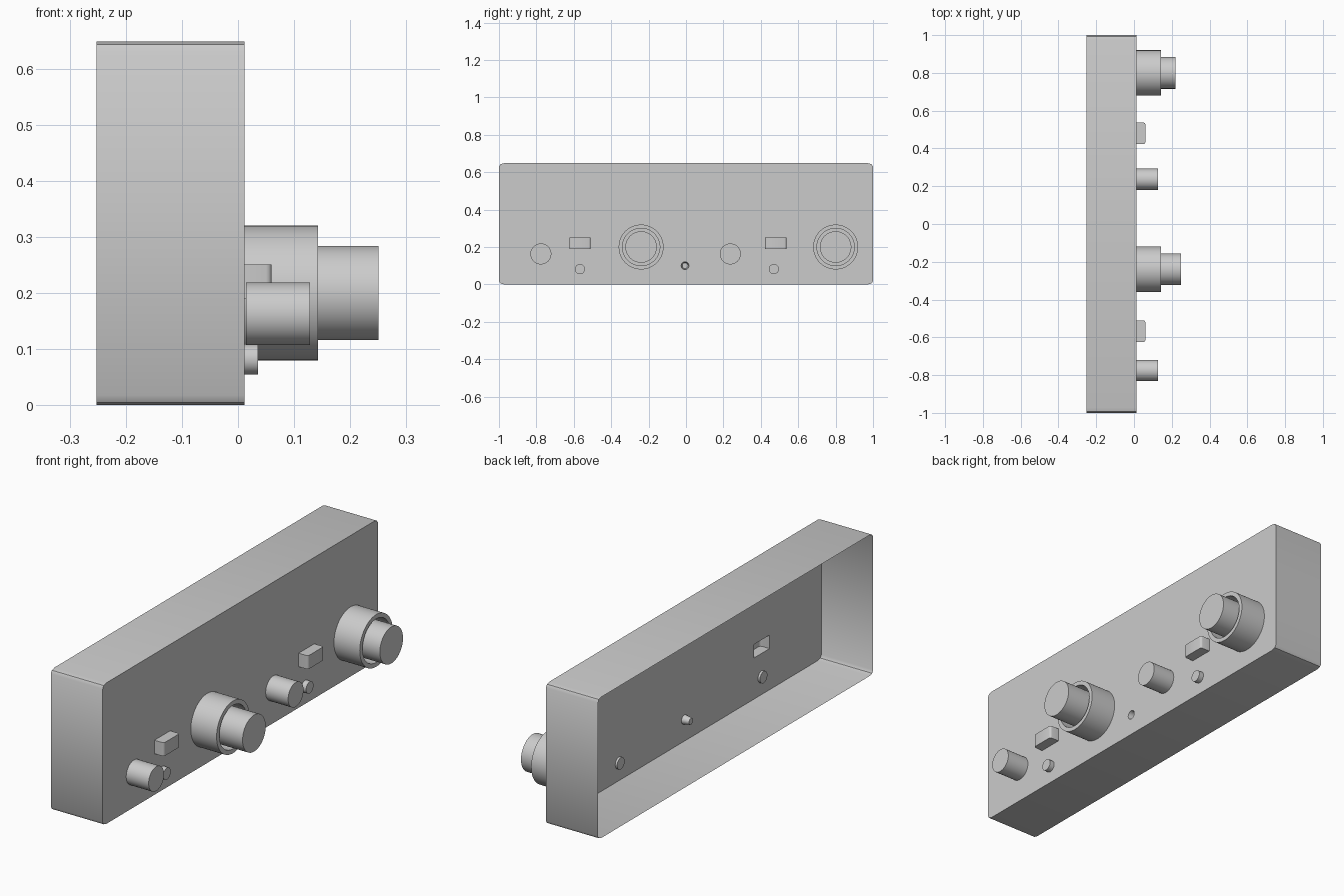
import bpy, bmesh, math
from mathutils import Matrix, Vector

if "Cube" in bpy.data.objects:
    bpy.data.objects.remove(bpy.data.objects["Cube"])

grey = bpy.data.materials.new("plain_grey")
grey.diffuse_color = (0.6, 0.6, 0.6, 1)
grey.use_nodes = True
grey.node_tree.nodes["Principled BSDF"].inputs["Base Color"].default_value = grey.diffuse_color

FRONT, BACK, HEIGHT = 0.012, -0.252, 0.648   # panel plane, open rim, case height


def finish(name, bm, smooth=True, normals=True):
    if normals:
        bmesh.ops.recalc_face_normals(bm, faces=bm.faces[:])
    mesh = bpy.data.meshes.new(name)
    bm.to_mesh(mesh)
    bm.free()
    mesh.materials.append(grey)
    ob = bpy.data.objects.new(name, mesh)
    bpy.context.collection.objects.link(ob)
    if smooth:
        bpy.ops.object.select_all(action='DESELECT')
        ob.select_set(True)
        bpy.context.view_layer.objects.active = ob
        bpy.ops.object.shade_smooth_by_angle(angle=math.radians(35))
    return ob


def ring(bm, x, y, z, r, n):
    return [bm.verts.new((x, y + r * math.cos(2 * math.pi * i / n),
                          z + r * math.sin(2 * math.pi * i / n))) for i in range(n)]


def lathe(name, y, z, profile, n=48, cap_start=True, cap_end=True):
    """Turn (x, radius) points about an axis along x."""
    bm = bmesh.new()
    rings = [ring(bm, x, y, z, r, n) for x, r in profile]
    for a, b in zip(rings, rings[1:]):
        for i in range(n):
            bm.faces.new((a[i], a[(i + 1) % n], b[(i + 1) % n], b[i]))
    if cap_start:
        bm.faces.new(rings[0])
    if cap_end:
        bm.faces.new(rings[-1])
    return finish(name, bm)


# Case: thin rounded shell, open at the back, with openings in the panel
def rounded_outline(ry=0.027, rz=0.018, seg=2):
    pts = []
    for k, (sy, sz) in enumerate([(1, 1), (-1, 1), (-1, -1), (1, -1)]):
        for i in range(seg + 1):
            a = math.pi / 2 * (k + i / seg)
            pts.append((sy * (1 - ry) + ry * math.cos(a),
                        HEIGHT / 2 + sz * (HEIGHT / 2 - rz) + rz * math.sin(a)))
    return pts


BUTTON_Y, BUTTON_Z = (0.48, -0.567), 0.22
BW, BH = 0.057, 0.031
SOCKET_Y, SOCKET_Z, SOCKET_R = -0.005, 0.1, 0.021

bm = bmesh.new()
outline = rounded_outline()
front = [bm.verts.new((FRONT, y, z)) for y, z in outline]
back = [bm.verts.new((BACK, y, z)) for y, z in outline]
hole = [bm.verts.new((FRONT, BUTTON_Y[1] + sy * BW, BUTTON_Z + sz * BH))
        for sy, sz in [(1, 1), (-1, 1), (-1, -1), (1, -1)]]
socket = ring(bm, FRONT, SOCKET_Y, SOCKET_Z, SOCKET_R, 24)
edges = []
for loop in (front, hole, socket):
    edges += [bm.edges.new((loop[i - 1], loop[i])) for i in range(len(loop))]
bmesh.ops.triangle_fill(bm, edges=edges, use_beauty=True, normal=Vector((1, 0, 0)))
for i in range(len(front)):
    bm.faces.new((front[i - 1], front[i], back[i], back[i - 1]))
for f in bm.faces:                      # shell faces outward
    f.normal_update()
    out = f.calc_center_median() - Vector((-0.12, 0, HEIGHT / 2))
    if f.normal.dot(out) < 0:
        f.normal_flip()
finish("case", bm, normals=False)

# Small recessed socket, tapering inward
lathe("socket", SOCKET_Y, SOCKET_Z,
      [(FRONT, SOCKET_R), (-0.022, 0.015)], 24, cap_start=False)

# Large knobs: collar with a recess, and a central shaft
for name, y, tip in (("right", 0.8, 0.22), ("left", -0.24, 0.25)):
    lathe(name + "_collar", y, 0.2,
          [(FRONT, 0.12), (0.143, 0.12), (0.143, 0.1), (0.06, 0.1)], 64)
    lathe(name + "_shaft", y, 0.2, [(0.06, 0.084), (tip, 0.084)], 64)

# Small knobs and indicator lamps
for name, y in (("right", 0.237), ("left", -0.776)):
    lathe(name + "_small_knob", y, 0.163, [(0.014, 0.056), (0.128, 0.056)])
for name, y in (("right", 0.47), ("left", -0.567)):
    lathe(name + "_lamp", y, 0.082, [(0.002, 0.027), (0.036, 0.027)], 32)

# Push buttons with rounded outer ends; the left one is hollow behind
for name, y in zip(("right", "left"), BUTTON_Y):
    bm = bmesh.new()
    depth = 0.06 - FRONT
    bmesh.ops.create_cube(bm, size=1, matrix=Matrix.Translation(
        (FRONT + depth / 2, y, BUTTON_Z)) @ Matrix.Diagonal((depth, 2 * BW, 2 * BH, 1)))
    corners = [e for e in bm.edges if all(v.co.x > 0.05 for v in e.verts)
               and abs(e.verts[0].co.y - e.verts[1].co.y) < 1e-4]
    bmesh.ops.bevel(bm, geom=corners, offset=0.01, segments=3, profile=0.5,
                    affect='EDGES')
    if name == "left":
        rear = [f for f in bm.faces if all(v.co.x < FRONT + 0.001 for v in f.verts)]
        bmesh.ops.delete(bm, geom=rear, context='FACES_ONLY')
    finish(name + "_button", bm)
